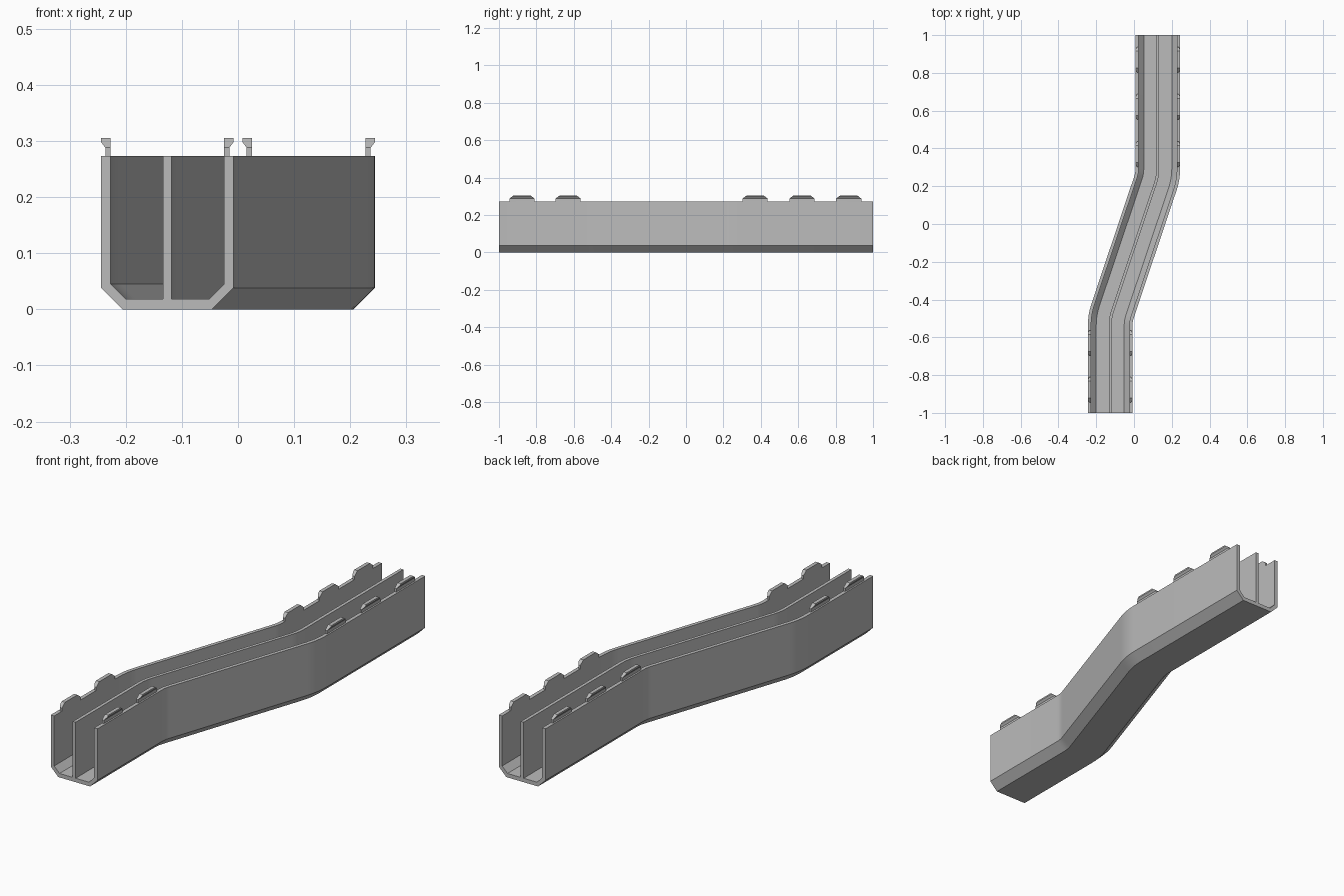
import bpy, bmesh
from mathutils import Vector

cube = bpy.data.objects.get("Cube")
if cube:
    bpy.data.objects.remove(cube, do_unlink=True)

grey = bpy.data.materials.new("light_grey_plastic")
grey.use_nodes = True
colour = (0.5, 0.5, 0.5, 1)
grey.diffuse_color = colour
grey.node_tree.nodes["Principled BSDF"].inputs["Base Color"].default_value = colour

SHIFT = 0.126    # sideways offset of the two straight ends
HALF = 0.118     # half the channel width
WALL = 0.017
TOP = 0.273


def finish(name, bm):
    bmesh.ops.recalc_face_normals(bm, faces=bm.faces)
    mesh = bpy.data.meshes.new(name)
    bm.to_mesh(mesh)
    bm.free()
    mesh.materials.append(grey)
    obj = bpy.data.objects.new(name, mesh)
    bpy.context.collection.objects.link(obj)
    return obj


def rounded_corner(before, corner, after, reach=0.04, steps=4):
    a = corner + (before - corner).normalized() * reach
    b = corner + (after - corner).normalized() * reach
    return [a.lerp(corner, t).lerp(corner.lerp(b, t), t)
            for t in (i / steps for i in range(steps + 1))]


# Offset centre line of the channel, front to back
corners = [Vector(p) for p in ((-SHIFT, -1), (-SHIFT, -0.497),
                               (SHIFT, 0.253), (SHIFT, 1))]
path = [corners[0], *rounded_corner(*corners[:3]),
        *rounded_corner(*corners[1:]), corners[3]]


def sweep(name, profile):
    """Sweep a closed profile along the path with mitred joints."""
    bm = bmesh.new()
    rings = []
    for i, p in enumerate(path):
        d_in = (p - path[i - 1]).normalized() if i else Vector((0, 1))
        d_out = (path[i + 1] - p).normalized() if i < len(path) - 1 else Vector((0, 1))
        along = (d_in + d_out).normalized()
        side = Vector((along.y, -along.x)) / along.dot(d_in)
        rings.append([bm.verts.new((p.x + side.x * u, p.y + side.y * u, z))
                      for u, z in profile])
    n = len(profile)
    for r, s in zip(rings, rings[1:]):
        for j in range(n):
            k = (j + 1) % n
            bm.faces.new((r[j], r[k], s[k], s[j]))
    bm.faces.new(rings[0])
    bm.faces.new(rings[-1])
    obj = finish(name, bm)
    bpy.ops.object.select_all(action='DESELECT')
    obj.select_set(True)
    bpy.context.view_layer.objects.active = obj
    bpy.ops.object.shade_smooth_by_angle(angle=0.5)


# Trough and divider share one section, so the ends stay flush
outer = [(HALF, TOP), (HALF, 0.038), (HALF - 0.038, 0)]
inner = [(HALF - 0.044, 0.018), (HALF - WALL, 0.045), (HALF - WALL, TOP)]
rib = [(0.0075, TOP), (0.0075, 0.018)]
right_half = rib + inner + outer
left_half = [(-u, z) for u, z in reversed(right_half)]
sweep("divided_channel", right_half + left_half)


# Snap tabs: flush inside, flared outside, with sloping ends
BEND, TIP = 0.288, 0.305
tab_profile = [(WALL, TOP), (WALL, BEND), (WALL, TIP), (0, TIP),
               (0, 0.298), (0.0075, BEND), (0.0075, TOP)]


def snap_tab(name, centre_x, y, side):
    bm = bmesh.new()
    ends = []
    for e in (-1, 1):
        ring = []
        for inset, z in tab_profile:
            slope = max(0, (z - BEND) / (TIP - BEND))
            length = 0.067 - 0.022 * slope
            ring.append(bm.verts.new((centre_x + side * (HALF - inset),
                                      y + e * length, z)))
        bm.faces.new((ring[0], ring[1], ring[5], ring[6]))
        bm.faces.new(ring[1:6])
        ends.append(ring)
    a, b = ends
    for j in range(len(a)):
        k = (j + 1) % len(a)
        bm.faces.new((a[j], a[k], b[k], b[j]))
    finish(name, bm)


for side, word in ((-1, "right"), (1, "left")):
    for end, centre_x, ys in (("front", -SHIFT, (-0.877, -0.63)),
                              ("back", SHIFT, (0.37, 0.62, 0.87))):
        for i, y in enumerate(ys, 1):
            snap_tab(f"{end}_{word}_snap_tab_{i}", centre_x, y, side)
